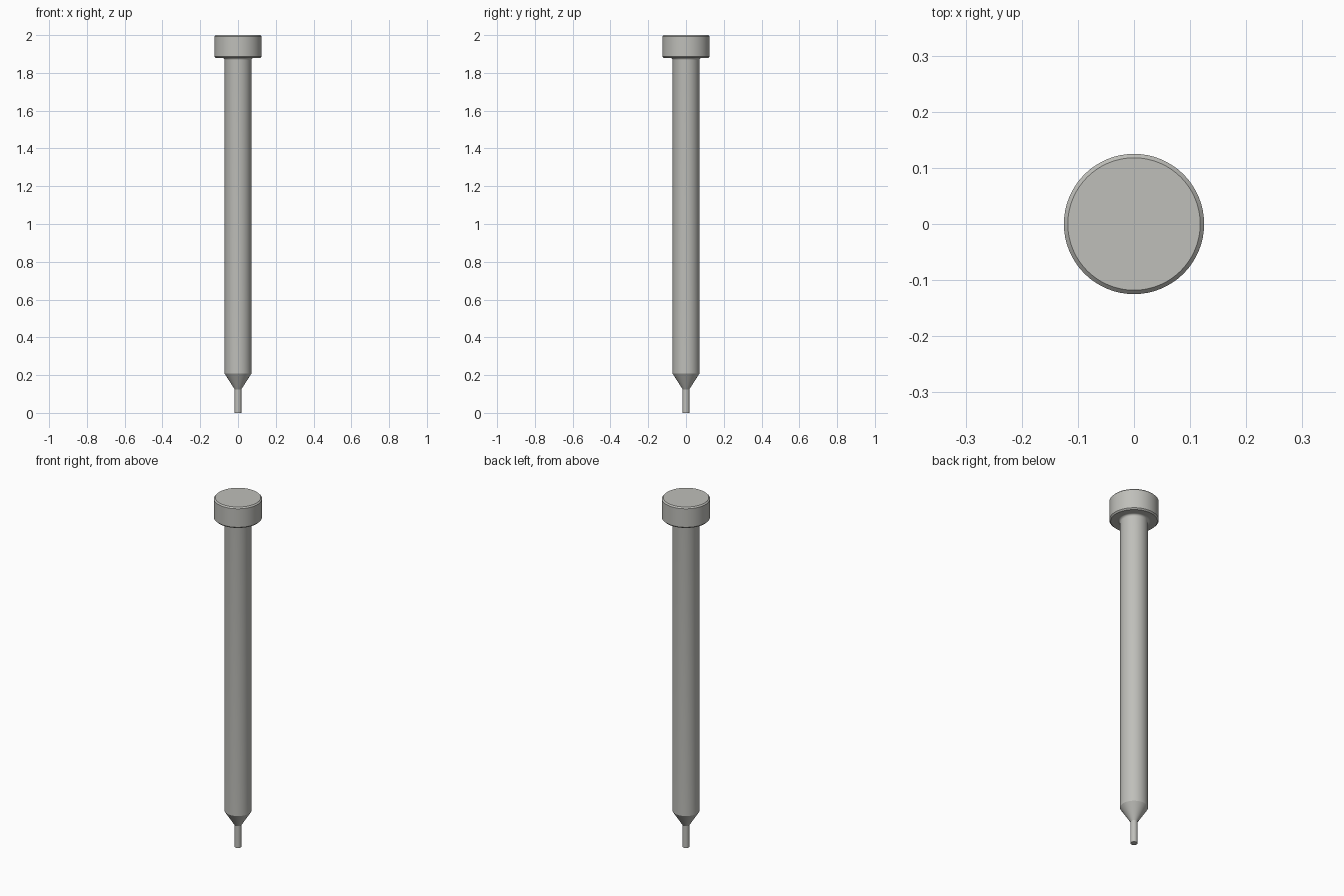
import bpy, bmesh, math

cube = bpy.data.objects.get("Cube")
if cube:
    bpy.data.objects.remove(cube, do_unlink=True)

# Single satin steel colour
steel = bpy.data.materials.new("warm_grey_steel")
steel.use_nodes = True
colour = (0.52, 0.52, 0.49, 1)
steel.diffuse_color = colour
steel.node_tree.nodes["Principled BSDF"].inputs["Base Color"].default_value = colour

SEGMENTS = 64
SHAFT_R, HEAD_R, TIP_R = 0.071, 0.125, 0.018
HEAD_Z, CHAMFER, FILLET = 1.88, 0.007, 0.012


def lathe(name, profile):
    """Turn a (radius, z) profile about z and cap both ends."""
    bm = bmesh.new()
    rings = []
    for r, z in profile:
        rings.append([bm.verts.new((r * math.cos(a), r * math.sin(a), z))
                      for a in (math.tau * i / SEGMENTS for i in range(SEGMENTS))])
    for low, high in zip(rings, rings[1:]):
        for i in range(SEGMENTS):
            j = (i + 1) % SEGMENTS
            bm.faces.new((low[i], low[j], high[j], high[i]))
    bm.faces.new(rings[0][::-1])
    bm.faces.new(rings[-1])
    bmesh.ops.recalc_face_normals(bm, faces=bm.faces)
    mesh = bpy.data.meshes.new(name)
    bm.to_mesh(mesh)
    bm.free()
    mesh.materials.append(steel)
    obj = bpy.data.objects.new(name, mesh)
    bpy.context.collection.objects.link(obj)
    bpy.ops.object.select_all(action='DESELECT')
    obj.select_set(True)
    bpy.context.view_layer.objects.active = obj
    bpy.ops.object.shade_smooth_by_angle(angle=math.radians(25))
    return obj


# Narrow tip, cone and long shaft
profile = [(TIP_R, 0), (TIP_R, 0.125), (SHAFT_R, 0.208)]

# Fillet flaring from the shaft into the underside of the head
for i in range(7):
    a = math.pi / 2 * i / 6
    profile.append((SHAFT_R + FILLET * (1 - math.cos(a)),
                    HEAD_Z - FILLET * (1 - math.sin(a))))

# Head with chamfered rims
profile += [(HEAD_R - CHAMFER, HEAD_Z), (HEAD_R, HEAD_Z + CHAMFER),
            (HEAD_R, 2 - CHAMFER), (HEAD_R - CHAMFER, 2)]

lathe("headed_pin", profile)
